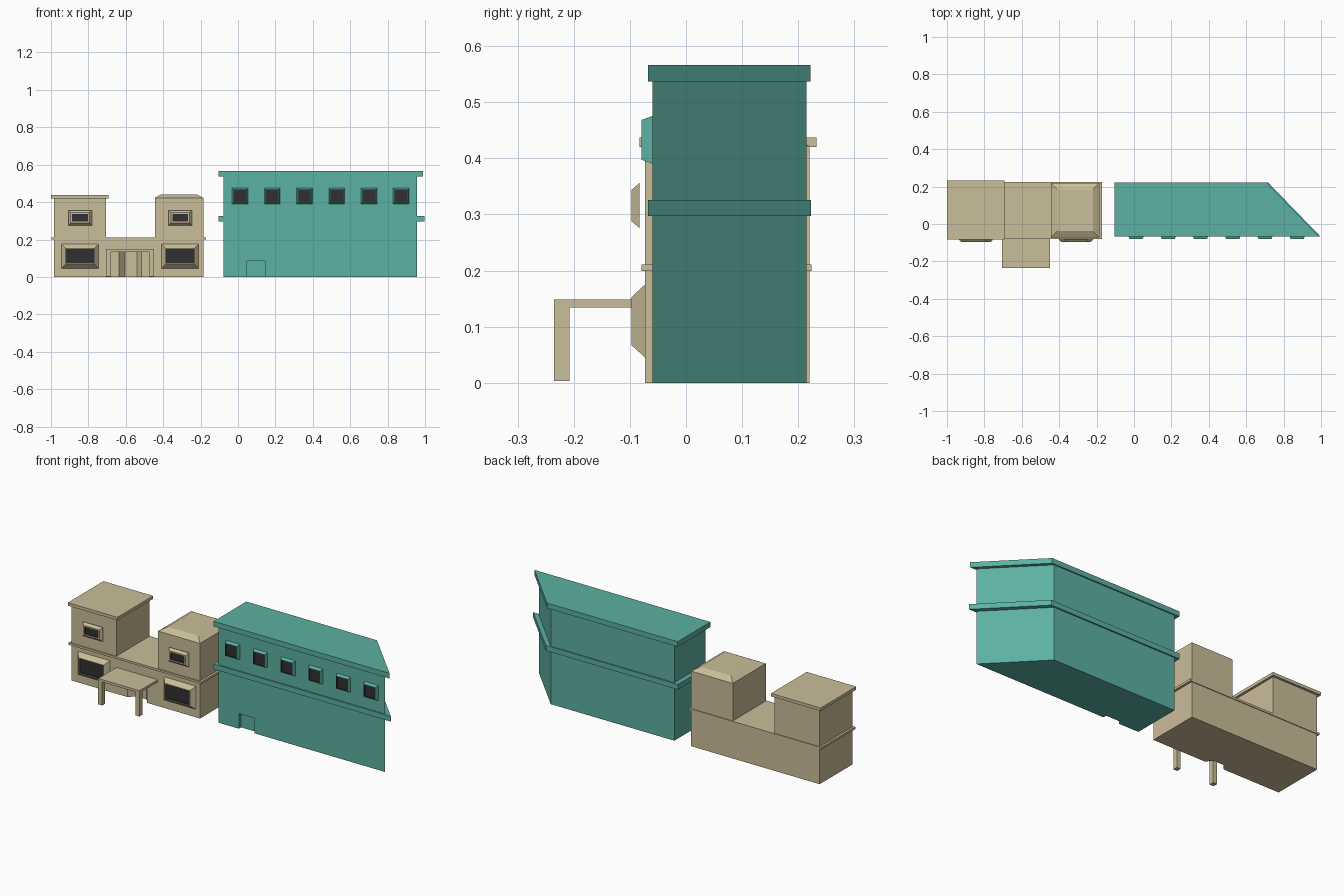
import bpy
import bmesh

cube = bpy.data.objects.get("Cube")
if cube:
    bpy.data.objects.remove(cube, do_unlink=True)


def material(name, rgb):
    m = bpy.data.materials.new(name)
    m.use_nodes = True
    m.diffuse_color = (*rgb, 1)
    m.node_tree.nodes["Principled BSDF"].inputs["Base Color"].default_value = (*rgb, 1)
    return m


SAND = material("sand", (0.59, 0.51, 0.32))
TEAL = material("teal", (0.107, 0.44, 0.36))
GLASS = material("dark glass", (0.03, 0.03, 0.032))


def finish(name, bm, *mats):
    bmesh.ops.recalc_face_normals(bm, faces=bm.faces)
    mesh = bpy.data.meshes.new(name)
    bm.to_mesh(mesh)
    bm.free()
    for m in mats:
        mesh.materials.append(m)
    ob = bpy.data.objects.new(name, mesh)
    bpy.context.collection.objects.link(ob)
    return ob


def prism(name, plan, z0, z1, mat):
    """Extrude a plan outline upwards."""
    bm = bmesh.new()
    base = bm.faces.new([bm.verts.new((x, y, z0)) for x, y in plan])
    top = bmesh.ops.extrude_face_region(bm, geom=[base])["geom"]
    bmesh.ops.translate(bm, vec=(0, 0, z1 - z0),
                        verts=[v for v in top if isinstance(v, bmesh.types.BMVert)])
    return finish(name, bm, mat)


def box(name, x0, x1, y0, y1, z0, z1, mat):
    return prism(name, [(x0, y0), (x1, y0), (x1, y1), (x0, y1)], z0, z1, mat)


def carve(body, cutter):
    """Cut a recess and discard the cutter."""
    cutter.hide_render = True
    mod = body.modifiers.new("recess", 'BOOLEAN')
    mod.operation = 'DIFFERENCE'
    mod.solver = 'EXACT'
    mod.object = cutter
    bpy.context.view_layer.objects.active = body
    bpy.ops.object.modifier_apply(modifier=mod.name)
    bpy.data.objects.remove(cutter, do_unlink=True)


def window(name, cx, cz, w, h, slope, y_back, y_front, rim, mat):
    """Sloped frame around a recessed dark pane."""
    bm = bmesh.new()

    def ring(inset, y):
        a, b = w / 2 - inset, h / 2 - inset
        return [bm.verts.new((cx + sx * a, y, cz + sz * b))
                for sx, sz in ((-1, -1), (1, -1), (1, 1), (-1, 1))]

    rings = [ring(0, y_back), ring(slope, y_front), ring(slope + rim, y_front),
             ring(slope + rim, y_front + 0.008)]
    bm.faces.new(rings[0])
    for n, (a, b) in enumerate(zip(rings, rings[1:])):
        for i in range(4):
            j = (i + 1) % 4
            f = bm.faces.new((a[i], a[j], b[j], b[i]))
            f.material_index = int(n == 2)
    bm.faces.new(rings[-1]).material_index = 1
    return finish(name, bm, mat, GLASS)


# Sand building: ground floor with splayed entrance recess
ground = box("sand_ground_floor", -0.985, -0.185, -0.073, 0.22, 0, 0.2, SAND)
carve(ground, prism("entrance_cutter", [(-0.635, -0.073), (-0.642, -0.08), (-0.508, -0.08),
                                        (-0.515, -0.073), (-0.54, -0.04), (-0.605, -0.04)],
                    -0.02, 0.14, SAND))
box("sand_floor_band", -0.997, -0.172, -0.079, 0.224, 0.199, 0.211, SAND)

# Left tower with overhanging flat cap
box("left_tower", -0.985, -0.705, -0.073, 0.22, 0.21, 0.42, SAND)
box("left_tower_cap", -1.0, -0.692, -0.083, 0.233, 0.42, 0.437, SAND)

# Right tower with sloped roof edges
tower = box("right_tower", -0.445, -0.185, -0.073, 0.22, 0.21, 0.422, SAND)
bm = bmesh.new()
bm.from_mesh(tower.data)
roof = max(bm.faces, key=lambda f: f.calc_center_median().z)
bmesh.ops.inset_region(bm, faces=[roof], thickness=0.05)
bmesh.ops.translate(bm, vec=(0, 0, 0.02), verts=roof.verts)
bm.to_mesh(tower.data)
bm.free()

# Sand windows, one large and one small on each side
for side, cx in (("left", -0.845), ("right", -0.31)):
    window(side + "_large_window", cx, 0.11, 0.2, 0.13, 0.022, -0.073, -0.097, 0.004, SAND)
    window(side + "_small_window", cx + 0.001, 0.316, 0.125, 0.08, 0.012, -0.083, -0.097,
           0.008, SAND)

# Entrance canopy on two legs
box("canopy", -0.705, -0.448, -0.235, -0.073, 0.134, 0.148, SAND)
for side, x in (("left", -0.705), ("right", -0.473)):
    box(side + "_canopy_leg", x, x + 0.025, -0.235, -0.208, 0.003, 0.134, SAND)

# Teal building with a slanted end
def slanted(x0, x1, y0, y1):
    return [(x0, y0), (x1, y0), (x1 - (y1 - y0) * 0.97, y1), (x0, y1)]


hall = prism("teal_hall", slanted(-0.078, 0.957, -0.06, 0.215), 0, 0.54, TEAL)
carve(hall, box("door_cutter", 0.047, 0.145, -0.1, -0.04, -0.02, 0.085, TEAL))
prism("teal_floor_band", slanted(-0.105, 0.998, -0.068, 0.223), 0.297, 0.326, TEAL)
prism("teal_cornice", slanted(-0.104, 0.99, -0.068, 0.222), 0.537, 0.566, TEAL)

# Row of upper windows
for i in range(6):
    window(f"teal_window_{i + 1}", 0.011 + i * 0.1723, 0.433, 0.085, 0.085, 0.007,
           -0.06, -0.079, 0.003, TEAL)
